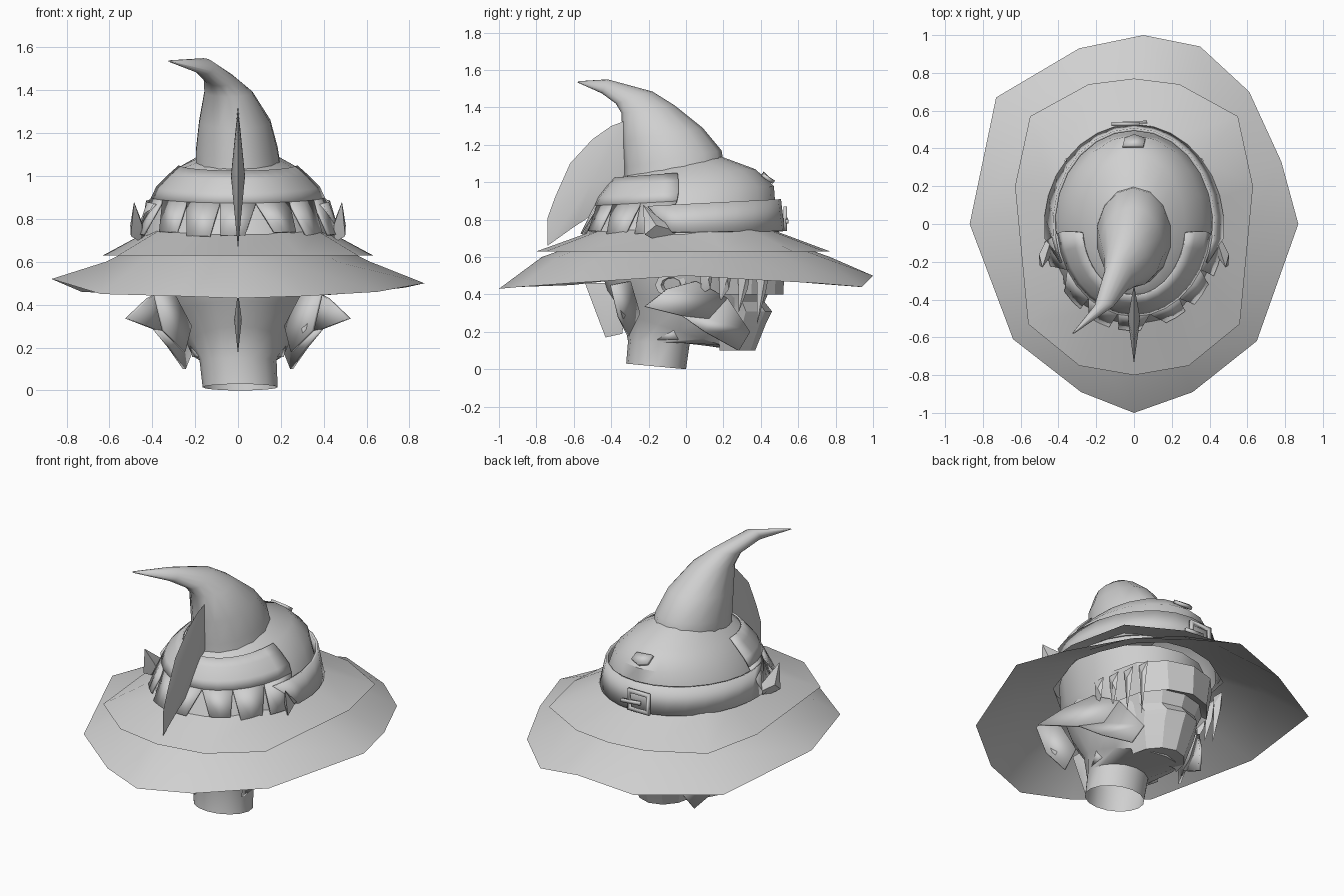
import bpy, bmesh
from math import sin, cos, pi, radians
from mathutils import Vector

old = bpy.data.objects.get("Cube")
if old:
    bpy.data.objects.remove(old, do_unlink=True)

grey = bpy.data.materials.new("plain grey")
grey.use_nodes = True
grey.diffuse_color = (0.63, 0.63, 0.63, 1)
grey.node_tree.nodes["Principled BSDF"].inputs["Base Color"].default_value = (0.63, 0.63, 0.63, 1)


def make(name, verts, faces, thick=0, angle=40):
    me = bpy.data.meshes.new(name)
    me.from_pydata([tuple(v) for v in verts], [], faces)
    bm = bmesh.new()
    bm.from_mesh(me)
    bmesh.ops.recalc_face_normals(bm, faces=bm.faces)
    bm.to_mesh(me)
    bm.free()
    ob = bpy.data.objects.new(name, me)
    bpy.context.collection.objects.link(ob)
    me.materials.append(grey)
    if thick:
        mod = ob.modifiers.new("thickness", "SOLIDIFY")
        mod.thickness = thick
        mod.offset = 0
    bpy.ops.object.select_all(action="DESELECT")
    ob.select_set(True)
    bpy.context.view_layer.objects.active = ob
    bpy.ops.object.shade_smooth_by_angle(angle=radians(angle))


def skin(name, loops, cap=False, thick=0, closed=True, angle=40):
    """Join loops of equal length with quads."""
    n = len(loops[0])
    faces = [(i * n + j, i * n + (j + 1) % n, (i + 1) * n + (j + 1) % n, (i + 1) * n + j)
             for i in range(len(loops) - 1) for j in range(n if closed else n - 1)]
    if cap:
        last = (len(loops) - 1) * n
        faces += [tuple(range(n)), tuple(range(last, last + n))]
    make(name, [p for lp in loops for p in lp], faces, thick, angle)


def ring_point(ring, a, grow=0):
    """Ring = front y, front z, back y, back z, centre x, half width; angle 0 is the front."""
    fy, fz, by, bz, cx, rx = ring
    c = (1 - cos(a)) / 2
    return Vector((cx + (rx + grow) * sin(a), fy + (by - fy) * c - grow * cos(a), fz + (bz - fz) * c))


def loft(name, rings, n=16, cap=False):
    skin(name, [[ring_point(r, 2 * pi * j / n) for j in range(n)] for r in rings], cap)


def fin(name, outline, centre, half):
    """Blade with a sharp outline, swelling at its centre."""
    n = len(outline)
    c, h = Vector(centre), Vector(half)
    faces = [(i, (i + 1) % n, n + s) for i in range(n) for s in (0, 1)]
    make(name, list(outline) + [c + h, c - h], faces, angle=25)


def plate(name, pts, thick=0.015):
    make(name, pts, [tuple(range(len(pts)))], thick, 25)


SIDES = (("left", 1), ("right", -1))


def plate_pair(name, pts, thick):
    for side, s in SIDES:
        plate(side + "_" + name, [(x * s, y, z) for x, y, z in pts], thick)


# Head and neck
loft("head", [(-.32, .03, 0, 0, .01, .175), (-.31, .15, .02, .14, 0, .18),
              (-.34, .3, .28, .1, 0, .23), (-.42, .42, .36, .24, 0, .29),
              (-.47, .58, .40, .5, 0, .36), (-.45, .72, .42, .72, 0, .40)])

# Angular face mask with chin, lip and brow steps
rows = []
for z, y, w in ((.12, .18, .15), (.1, .37, .16), (.25, .43, .21), (.31, .46, .22),
                (.36, .42, .24), (.43, .45, .27), (.4, .52, .28), (.58, .53, .32)):
    rows.append([(w * sin(radians(a)), .18 + (y - .18) * cos(radians(a)), z) for a in range(-90, 91, 30)])
skin("face_mask", rows, closed=False, angle=25)

# Wide drooping brim
brim = [(.05, 1, .5), (.35, .94, .44), (.61, .7, .46), (.78, .33, .48), (.87, 0, .5),
        (.65, -.62, .46), (.31, -.89, .44), (0, -1, .43), (-.28, -.89, .44),
        (-.64, -.61, .45), (-.87, 0, .52), (-.73, .67, .46), (-.29, .93, .44)]
skin("lower_brim", [brim, [(x * .71, y * .77, .6) for x, y, z in brim],
                    [(x * .5, y * .52, .69) for x, y, z in brim]], angle=30)

# Second, smaller brim over it, running in under the crown
half_edge = [(0, -.8), (.29, -.75), (.56, -.53), (.63, .2), (.55, .57), (.24, .74), (0, .77)]
edge = half_edge + [(-x, y) for x, y in half_edge[-2:0:-1]]
skin("upper_brim", [[(x, y, .63) for x, y in edge],
                    [(x * .66, y * .6, .745) for x, y in edge]], angle=30)

# Crown
crown = [(-.54, .71, .5, .71, 0, .45), (-.5, .8, .48, .85, 0, .425), (-.45, .92, .47, .98, 0, .365),
         (-.37, 1.02, .37, 1.07, 0, .27), (-.30, 1.04, .18, 1.14, 0, .17)]
loft("crown", crown, 20)


def on_crown(a, t, grow):
    i = min(int(t), len(crown) - 2)
    return ring_point(crown[i], a, grow).lerp(ring_point(crown[i + 1], a, grow), t - i)


# Skirt over the front of the crown, with ragged flaps hanging from it
rows = [[on_crown(radians(-84 + 12 * i), t, .015) for i in range(15)] for t in (3.1, 2.6, 2, 1.6)]
skin("front_skirt", rows, thick=.01, closed=False)
for k in range(7):
    mid = radians(-72 + 24 * k)
    low = (.15, .3, .1)[k % 3]
    lean = radians((-3, 4, 1)[k % 3])
    rows = []
    for t, w, off in ((1.6, 12, 0), (low, 7, lean)):
        rows.append([on_crown(mid + off + radians(w) * s, t, .015 + .012 * (t < 1)) for s in (-1, 0, 1)])
    skin("front_flap_%d" % (k + 1), rows, thick=.01, closed=False)

# Flat band around the sides and back, with slanting ends
rows = []
for t, start in ((.2, 84), (1.45, 66)):
    step = (180 - start) / 8
    rows.append([on_crown(radians(start + step * i), t, .025) for i in range(17)])
skin("hat_band", rows, thick=.015, closed=False)

# Buckle on the back of the band
frame = [(-.12, .74), (.03, .74), (.03, .87), (-.12, .87)]
inner = [(-.1, .76), (.01, .76), (.01, .85), (-.1, .85)]
skin("buckle", [[(x, .53, z) for x, z in frame], [(x, .53, z) for x, z in inner]], thick=.02)
plate("buckle_pin", [(-.06, .535, .79), (.07, .54, .78), (.07, .54, .8), (-.06, .535, .81)], .015)

# Torn tab on the upper crown
plate("crown_tab", [(-.06, .41, 1.05), (.05, .41, 1.04), (.06, .45, 1.01), (0, .47, 1.0), (-.05, .45, 1.01)], .02)

# Bent tip of the hat
loft("hat_tip", [(-.33, 1.01, .2, 1.11, 0, .2), (-.33, 1.08, .19, 1.17, -.005, .195),
                 (-.34, 1.22, .09, 1.29, -.015, .17), (-.345, 1.37, -.06, 1.41, -.045, .115),
                 (-.375, 1.42, -.18, 1.485, -.085, .075), (-.45, 1.475, -.42, 1.55, -.16, .05),
                 (-.58, 1.533, -.575, 1.54, -.32, .006)], 14, True)

# Tall blade on the front of the hat and small one behind the neck
front = [(-.74, .66), (-.74, .81), (-.7, .92), (-.62, 1.1), (-.5, 1.23), (-.4, 1.3), (-.32, 1.33),
         (-.32, 1.05), (-.46, .85), (-.6, .76)]
fin("front_blade", [(0, y, z) for y, z in front], (0, -.5, 1.0), (.033, 0, 0))
nape = [(-.54, .46), (-.48, .3), (-.43, .17), (-.34, .19), (-.33, .3), (-.4, .46)]
fin("neck_blade", [(0, y, z) for y, z in nape], (0, -.4, .33), (.018, 0, 0))

# Small upright fins at the sides of the crown
upright = [(.485, -.23, .88), (.5, -.22, .72), (.45, -.16, .69), (.43, -.02, .73), (.45, -.12, .79)]
for side, s in SIDES:
    fin(side + "_crown_fin", [(s * x, y, z) for x, y, z in upright], (s * .475, -.17, .77), (s * .028, .01, 0))

# Flaring cheek fins running from the ear to the chin
plate_pair("cheek_fin_top", [(.34, .05, .47), (.42, -.1, .43), (.52, -.22, .335), (.39, -.02, .285),
                             (.32, .12, .27), (.29, .22, .38)], .015)
plate_pair("cheek_fin_bottom", [(.39, -.02, .285), (.32, .1, .2), (.25, .28, .1), (.21, .34, .2),
                                (.29, .22, .38), (.32, .12, .27)], .015)
plate_pair("rear_frill", [(.31, -.3, .47), (.39, -.4, .45), (.35, -.36, .28), (.25, -.31, .18), (.22, -.25, .3)], .015)
plate_pair("neck_tab", [(.17, -.15, .16), (.2, -.04, .16), (.21, -.06, .21), (.19, -.11, .21)], .03)

# Ear rings and pointed locks beside the face
for side, s in SIDES:
    n = 10
    loops = []
    for r, x in ((.085, .3), (.085, .34), (.055, .34), (.04, .31)):
        loops.append([(s * x, -.08 + r * cos(2 * pi * j / n), .45 + .75 * r * sin(2 * pi * j / n))
                      for j in range(n)])
    skin(side + "_ear", loops)
    for k in range(4):
        y, x = .1 + .1 * k, s * (.35 - .025 * k)
        drop = (.40, .36, .3, .24)[k]
        fin("%s_lock_%d" % (side, k + 1),
            [(x, y - .03, .55), (x, y + .05, .55), (x, y + .03, .43), (x * .95, y - .02, drop),
             (x, y - .02, .45)], (x, y + .01, .48), (s * .02, .01, 0))
